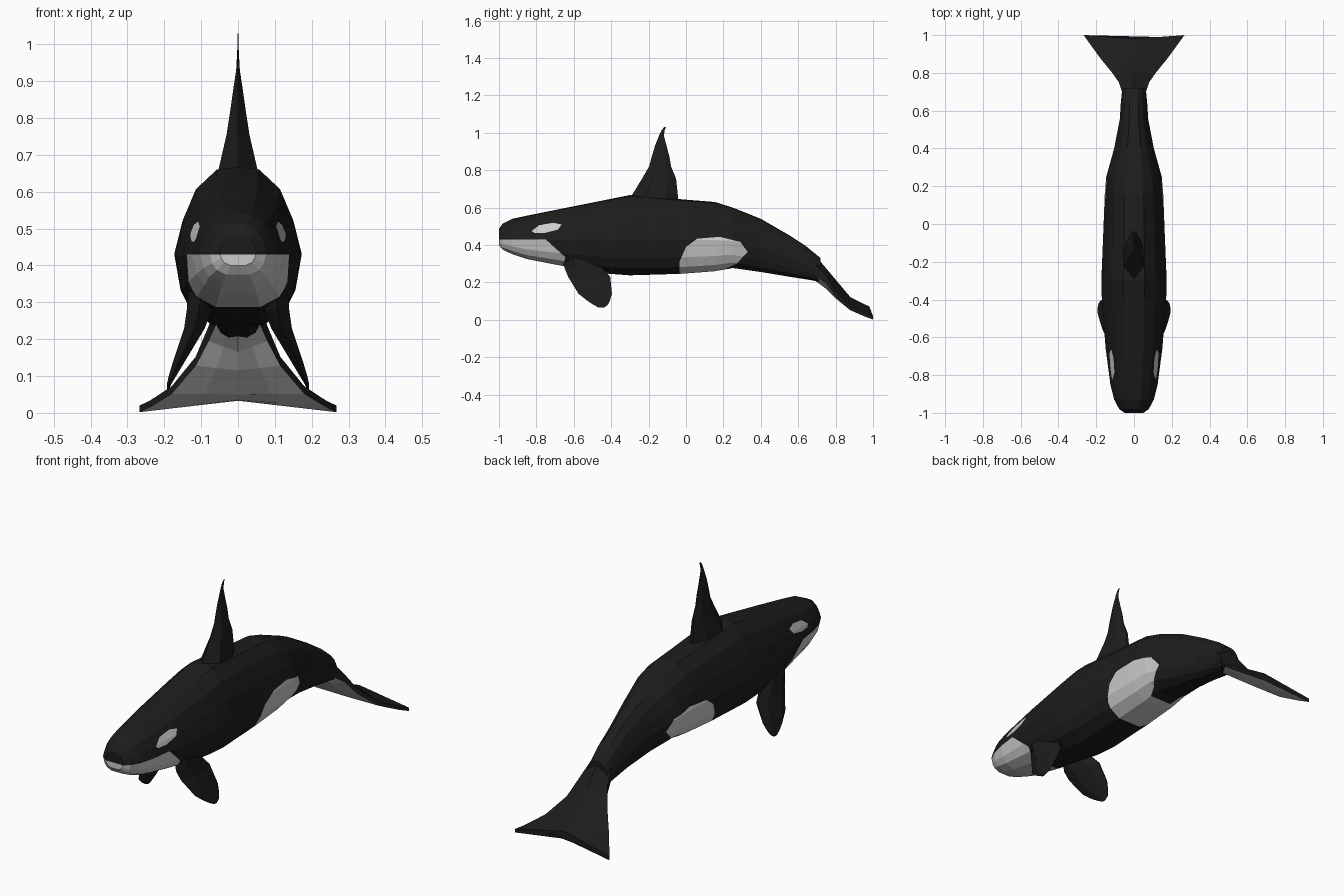
import bpy, bmesh
from mathutils import Vector

if "Cube" in bpy.data.objects:
    bpy.data.objects.remove(bpy.data.objects["Cube"])


def material(name, c):
    m = bpy.data.materials.new(name)
    m.diffuse_color = (c, c, c, 1)
    m.use_nodes = True
    m.node_tree.nodes["Principled BSDF"].inputs["Base Color"].default_value = m.diffuse_color
    return m


black = material("black_skin", 0.012)
white = material("white_skin", 0.6)


def loft(rings):
    """Skin a list of closed rings and cap both ends."""
    bm = bmesh.new()
    loops = [[bm.verts.new(p) for p in r] for r in rings]
    n = len(loops[0])
    for a, b in zip(loops, loops[1:]):
        for i in range(n):
            j = (i + 1) % n
            bm.faces.new((a[i], a[j], b[j], b[i]))
    bm.faces.new(loops[0])
    bm.faces.new(loops[-1])
    bmesh.ops.recalc_face_normals(bm, faces=bm.faces[:])
    return bm


def finish(bm, name):
    me = bpy.data.meshes.new(name)
    bmesh.ops.recalc_face_normals(bm, faces=bm.faces[:])
    bm.to_mesh(me)
    bm.free()
    me.materials.append(black)
    me.materials.append(white)
    ob = bpy.data.objects.new(name, me)
    bpy.context.collection.objects.link(ob)
    return ob


def full_ring(half):
    """Mirror a top-to-bottom half section across x = 0."""
    return half + [(-x, y, z) for x, y, z in reversed(half[1:-1])]


def paint(bm, outline):
    """Cut a convex side-view outline (clockwise y, z) into the skin, paint it white."""
    faces = bm.faces[:]
    for (y0, z0), (y1, z1) in zip(outline, outline[1:] + outline[:1]):
        co = Vector((0, y0, z0))
        out = Vector((0, -(z1 - z0), y1 - y0)).normalized()
        geom = set(faces)
        for f in faces:
            geom.update(f.edges)
            geom.update(f.verts)
        res = bmesh.ops.bisect_plane(bm, geom=list(geom), dist=1e-5,
                                     plane_co=co, plane_no=out)
        faces = [f for f in res["geom"] if isinstance(f, bmesh.types.BMFace)
                 and (f.calc_center_median() - co).dot(out) < 0]
    for f in faces:
        f.material_index = 1


# Body: stations of y, half width, bottom, top
SECTION = [(0, 1), (.33, .985), (.66, .86), (.87, .66), (1, .45),
           (.9, .22), (.74, .09), (.4, 0), (0, 0)]
STATIONS = [(-1.0, .05, .40, .485), (-.98, .078, .375, .515), (-.93, .105, .352, .54),
            (-.85, .125, .325, .557), (-.66, .15, .288, .595), (-.41, .17, .246, .645),
            (-.3, .173, .238, .667), (-.03, .162, .246, .645), (.155, .155, .26, .63),
            (.25, .147, .277, .6), (.40, .105, .256, .54), (.556, .075, .23, .45),
            (.64, .07, .217, .395), (.72, .062, .203, .33)]
body = loft([full_ring([(fx * w, y, b + fz * (t - b)) for fx, fz in SECTION])
             for y, w, b, t in STATIONS])

# White chin, eye patches and flank patches
paint(body, [(-1.1, .2), (-1.1, .43), (-.75, .43), (-.645, .335), (-.68, .2)])
paint(body, [(-.825, .475), (-.785, .506), (-.71, .519), (-.665, .51),
             (-.685, .482), (-.755, .465), (-.81, .464)])
paint(body, [(-.035, .2), (-.035, .31), (0, .39), (.06, .434), (.18, .444),
             (.29, .417), (.33, .363), (.27, .3), (.16, .25), (0, .2)])
finish(body, "body")

# Tail flukes: centre y, edge y, half width, top, bottom, edge height, edge thickness
FLUKES = [(.69, .69, .06, .345, .21, .27, .03),
          (.75, .75, .08, .275, .165, .215, .02),
          (.80, .80, .115, .215, .115, .14, .012),
          (.88, .88, .18, .12, .05, .062, .01),
          (.95, .96, .238, .085, .035, .025, .009),
          (.98, 1.0, .267, .072, .033, .011, .009)]
rings = []
for yc, ye, w, t, b, e, k in FLUKES:
    ym = (yc + ye) / 2
    rings.append(full_ring([(0, yc, t), (w * .5, ym, (t + e + k) / 2), (w, ye, e + k),
                            (w, ye, e - k), (w * .5, ym, (b + e - k) / 2), (0, yc, b)]))
flukes = loft(rings)
for f in flukes.faces:
    if f.normal.z < -.2 and f.calc_center_median().y > .71:
        f.material_index = 1
finish(flukes, "tail_flukes")


def blade(name, sections, side=1):
    """Fin from sections of z, front y, back y, centre x, half thickness."""
    profile = [(0, 0), (.3, 1), (.75, .8), (1, .15), (1, -.15), (.75, -.8), (.3, -1)]
    rings = [[(side * (x + s * t), y0 + u * (y1 - y0), z) for u, s in profile]
             for z, y0, y1, x, t in sections]
    return finish(loft(rings), name)


# Dorsal fin
blade("dorsal_fin", [(.62, -.315, -.04, 0, .06), (.66, -.293, -.043, 0, .053),
                     (.755, -.235, -.053, 0, .031), (.82, -.197, -.08, 0, .021),
                     (.87, -.184, -.088, 0, .014), (.93, -.166, -.104, 0, .005),
                     (.985, -.144, -.118, 0, .002), (1.015, -.13, -.114, 0, .0015),
                     (1.03, -.117, -.107, 0, .001)])

# Pectoral flippers
for side, label in ((1, "left"), (-1, "right")):
    blade(label + "_flipper", [(.33, -.655, -.50, .10, .035), (.28, -.65, -.45, .105, .034),
                               (.23, -.63, -.405, .118, .028), (.14, -.575, -.396, .16, .016),
                               (.10, -.525, -.408, .178, .010), (.078, -.49, -.42, .187, .006),
                               (.065, -.465, -.44, .19, .003)], side)
